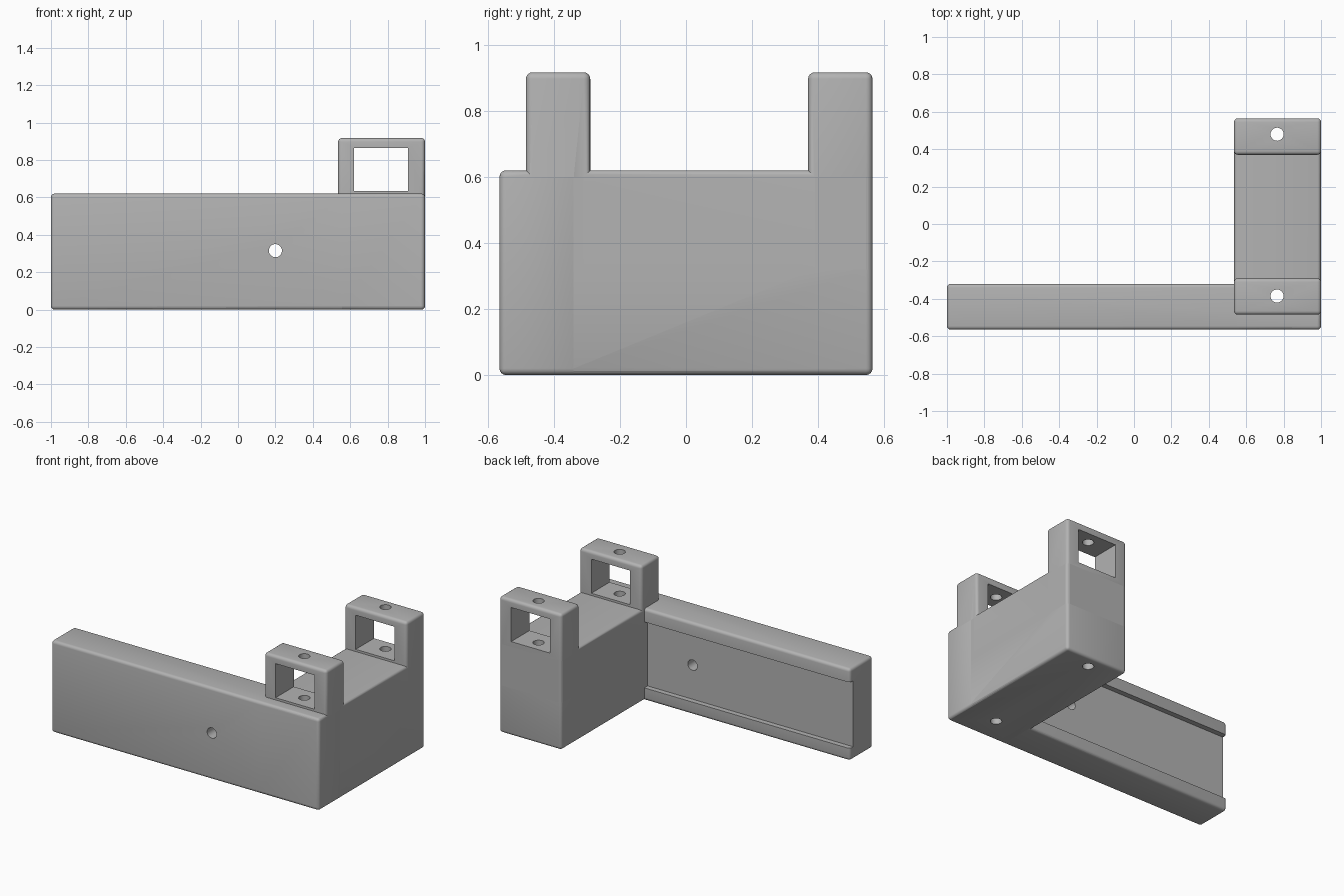
import bpy
import math

if "Cube" in bpy.data.objects:
    bpy.data.objects.remove(bpy.data.objects["Cube"])

GREY = (0.45, 0.45, 0.45, 1)
mat = bpy.data.materials.new("plain grey")
mat.use_nodes = True
mat.diffuse_color = GREY
mat.node_tree.nodes["Principled BSDF"].inputs["Base Color"].default_value = GREY


def apply_modifier(obj, mod):
    bpy.context.view_layer.objects.active = obj
    bpy.ops.object.modifier_apply(modifier=mod.name)


def box(name, low, high, bevel=0.02):
    """Box between two corners, with rounded edges."""
    centre = [(a + b) / 2 for a, b in zip(low, high)]
    bpy.ops.mesh.primitive_cube_add(size=1, location=centre)
    obj = bpy.context.object
    obj.name = name
    obj.scale = [b - a for a, b in zip(low, high)]
    bpy.ops.object.transform_apply(location=True, rotation=False, scale=True)
    obj.data.materials.append(mat)
    if bevel:
        mod = obj.modifiers.new("round", "BEVEL")
        mod.width = bevel
        mod.segments = 4
        apply_modifier(obj, mod)
    return obj


def drill(name, centre, length, tilt=0):
    bpy.ops.mesh.primitive_cylinder_add(vertices=32, radius=0.035, depth=length,
                                        location=centre, rotation=(tilt, 0, 0))
    obj = bpy.context.object
    obj.name = name
    obj.data.materials.append(mat)
    return obj


def combine(target, other, operation):
    other.hide_render = True
    mod = target.modifiers.new("combine", "BOOLEAN")
    mod.operation = operation
    mod.solver = "EXACT"
    mod.object = other
    apply_modifier(target, mod)
    bpy.data.objects.remove(other)


# Long front bar with a shallow channel along its back
bracket = box("bracket", (-1, -0.565, 0), (1, -0.32, 0.62))
combine(bracket, box("channel", (-1.1, -0.355, 0.085), (0.8, -0.2, 0.53), 0), "DIFFERENCE")

# Deep end block and two upright posts
X0, X1 = 0.535, 1
combine(bracket, box("end_block", (X0, -0.565, 0), (X1, 0.565, 0.62)), "UNION")
for name, y0, y1 in (("front_post", -0.485, -0.29), ("back_post", 0.37, 0.565)):
    combine(bracket, box(name, (X0, y0, 0.3), (X1, y1, 0.917)), "UNION")

# Square windows through both posts
combine(bracket, box("window", (0.62, -0.8, 0.635), (0.91, 0.8, 0.865), 0), "DIFFERENCE")

# Vertical pin holes and the cross hole in the bar
for y in (-0.385, 0.48):
    combine(bracket, drill("pin_hole", (0.765, y, 0.5), 2), "DIFFERENCE")
combine(bracket, drill("cross_hole", (0.2, -0.45, 0.315), 1, math.pi / 2), "DIFFERENCE")

bpy.ops.object.select_all(action="DESELECT")
bracket.select_set(True)
bpy.context.view_layer.objects.active = bracket
bpy.ops.object.shade_smooth_by_angle(angle=math.radians(30))
